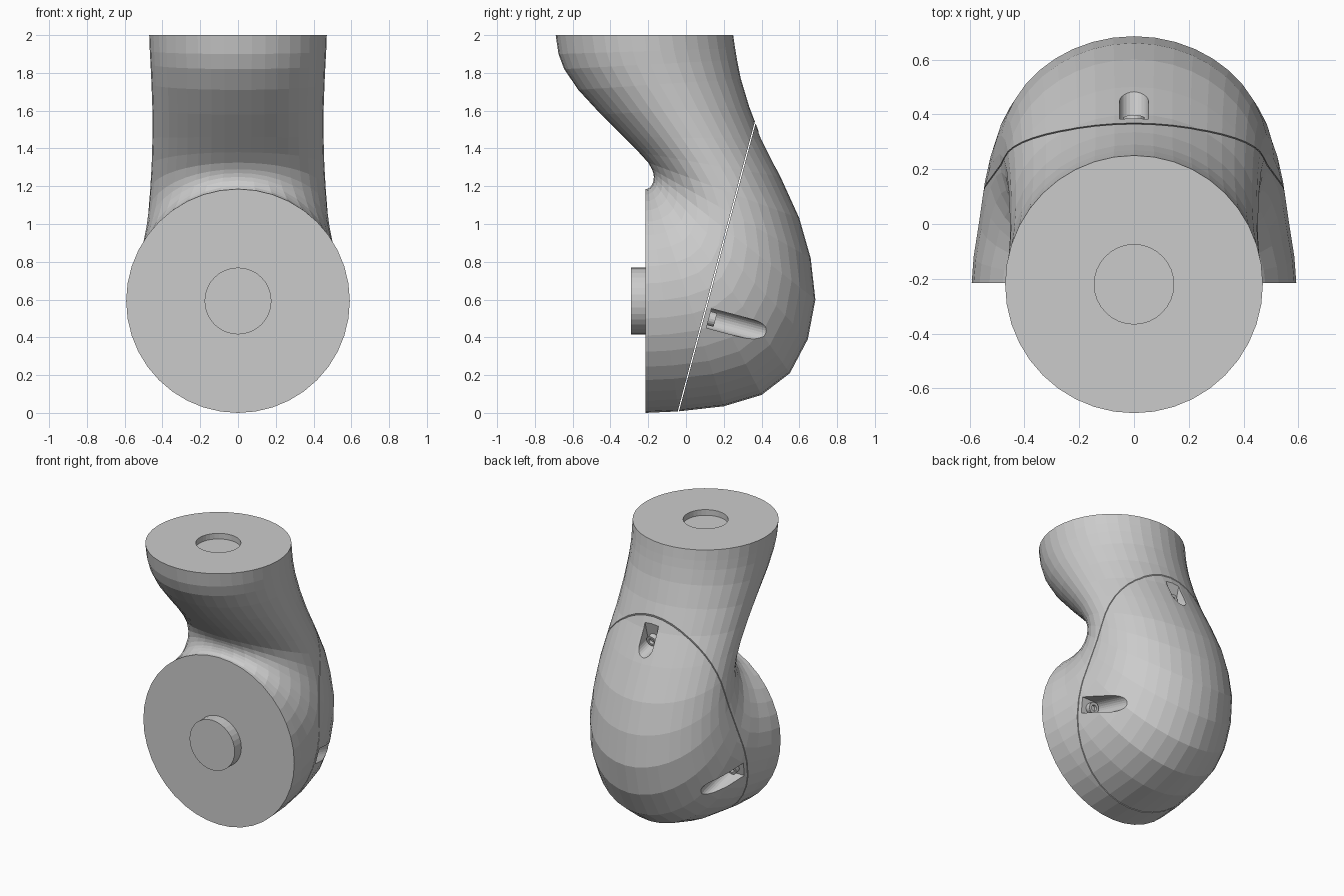
import bpy, bmesh, math
from mathutils import Vector, Matrix

if "Cube" in bpy.data.objects:
    bpy.data.objects.remove(bpy.data.objects["Cube"])

SEGS = 40
SEAM_POINT = Vector((0, -0.04, 0.01))
SEAM_N = Vector((0, 0.966, -0.257)).normalized()
SEAM_UP = Vector((0, 0.257, 0.966)).normalized()

# cross-sections: inner y, z, outer y, z, half width
STATIONS = [
    (-.215, 1.185, -.215, 0, .592), (-.2, 1.187, -.04, .008, .585),
    (-.185, 1.2, .2, .035, .565), (-.177, 1.215, .4, .095, .55),
    (-.172, 1.23, .55, .21, .53), (-.17, 1.25, .645, .39, .51),
    (-.173, 1.27, .685, .6, .49), (-.18, 1.29, .66, .82, .475),
    (-.2, 1.325, .6, 1.03, .465), (-.25, 1.38, .5, 1.25, .457),
    (-.33, 1.46, .4, 1.45, .453), (-.45, 1.58, .335, 1.62, .453),
    (-.57, 1.71, .29, 1.77, .458), (-.645, 1.82, .27, 1.87, .463),
    (-.675, 1.9, .26, 1.93, .467), (-.69, 2, .25, 2, .47)]


def add_object(name, bm):
    bmesh.ops.recalc_face_normals(bm, faces=bm.faces)
    mesh = bpy.data.meshes.new(name)
    bm.to_mesh(mesh)
    bm.free()
    obj = bpy.data.objects.new(name, mesh)
    bpy.context.collection.objects.link(obj)
    return obj


def loft():
    bm = bmesh.new()
    rings = []
    for iy, iz, oy, oz, w in STATIONS:
        inner, outer = Vector((0, iy, iz)), Vector((0, oy, oz))
        mid, half = (inner + outer) / 2, (outer - inner) / 2
        angles = [math.tau * i / SEGS for i in range(SEGS)]
        rings.append([bm.verts.new(mid + half * math.cos(a) + Vector((w * math.sin(a), 0, 0)))
                      for a in angles])
    for r, s in zip(rings, rings[1:]):
        for i in range(SEGS):
            j = (i + 1) % SEGS
            bm.faces.new((r[i], r[j], s[j], s[i]))
    bm.faces.new(rings[0])
    bm.faces.new(rings[-1])
    return bm


def half_shell(name, offset, keep_cover):
    bm = loft()
    cut = bmesh.ops.bisect_plane(
        bm, geom=bm.verts[:] + bm.edges[:] + bm.faces[:],
        plane_co=SEAM_POINT + SEAM_N * offset, plane_no=SEAM_N,
        clear_inner=keep_cover, clear_outer=not keep_cover)
    edges = [e for e in cut["geom_cut"] if isinstance(e, bmesh.types.BMEdge)]
    bmesh.ops.contextual_create(bm, geom=edges)
    return add_object(name, bm)


def cylinder(name, radius, depth, matrix, segs=32):
    bm = bmesh.new()
    bmesh.ops.create_cone(bm, cap_ends=True, segments=segs, radius1=radius,
                          radius2=radius, depth=depth, matrix=matrix)
    return add_object(name, bm)


def cut(target, cutter):
    cutter.hide_render = True
    mod = target.modifiers.new("cut", 'BOOLEAN')
    mod.operation, mod.solver, mod.object = 'DIFFERENCE', 'EXACT', cutter
    bpy.context.view_layer.objects.active = target
    bpy.ops.object.modifier_apply(modifier=mod.name)
    bpy.data.objects.remove(cutter)


def frame(origin, outward):
    side = outward.cross(SEAM_N)
    m = Matrix((side, outward, SEAM_N)).transposed().to_4x4()
    m.translation = origin
    return m


def pocket_cutter(m, r=0.053):
    # U-shaped slot: round floor, open outwards
    bm = bmesh.new()
    pts = [(r * math.cos(a), r * math.sin(a))
           for a in (math.pi + math.pi * i / 12 for i in range(13))]
    pts += [(r, .3), (-r, .3)]
    face = bm.faces.new([bm.verts.new((x, y, 0)) for x, y in pts])
    top = bmesh.ops.extrude_face_region(bm, geom=[face])["geom"]
    bmesh.ops.translate(bm, vec=(0, 0, .6),
                        verts=[v for v in top if isinstance(v, bmesh.types.BMVert)])
    bm.transform(m)
    return add_object("pocket_cutter", bm)


def screw(name, m):
    bm = bmesh.new()
    bmesh.ops.create_cone(bm, cap_ends=True, segments=18, radius1=.038,
                          radius2=.038, depth=.04, matrix=Matrix.Translation((0, 0, .015)))
    bm.normal_update()
    top = max(bm.faces, key=lambda f: f.calc_center_median().z)
    bmesh.ops.inset_individual(bm, faces=[top], thickness=.018)
    bmesh.ops.inset_individual(bm, faces=[top], thickness=.001, depth=-.018)
    bm.transform(m)
    return add_object(name, bm)


# joint housing and back cover, split along the slanted seam
housing = half_shell("joint_housing", -0.003, False)
cover = half_shell("back_cover", 0.003, True)

# socket in the top flange
cut(housing, cylinder("socket_cutter", .145, .08, Matrix.Translation((0, -.22, 2))))

# locating boss on the front flange
cylinder("front_boss", .177, .095,
         Matrix.Translation((0, -.2425, .5925)) @ Matrix.Rotation(math.pi / 2, 4, 'X'))

# screw pockets: one at the top of the cover, one on each side
spots = [("top", Vector((0, .5, 1.335)), SEAM_UP),
         ("right", Vector((.465, .125, .5)), Vector((1, 0, 0))),
         ("left", Vector((-.465, .125, .5)), Vector((-1, 0, 0)))]
for label, p, outward in spots:
    origin = p - SEAM_N * ((p - SEAM_POINT).dot(SEAM_N) - .03)
    m = frame(origin, outward)
    cut(cover, pocket_cutter(m))
    screw(label + "_screw", m)
